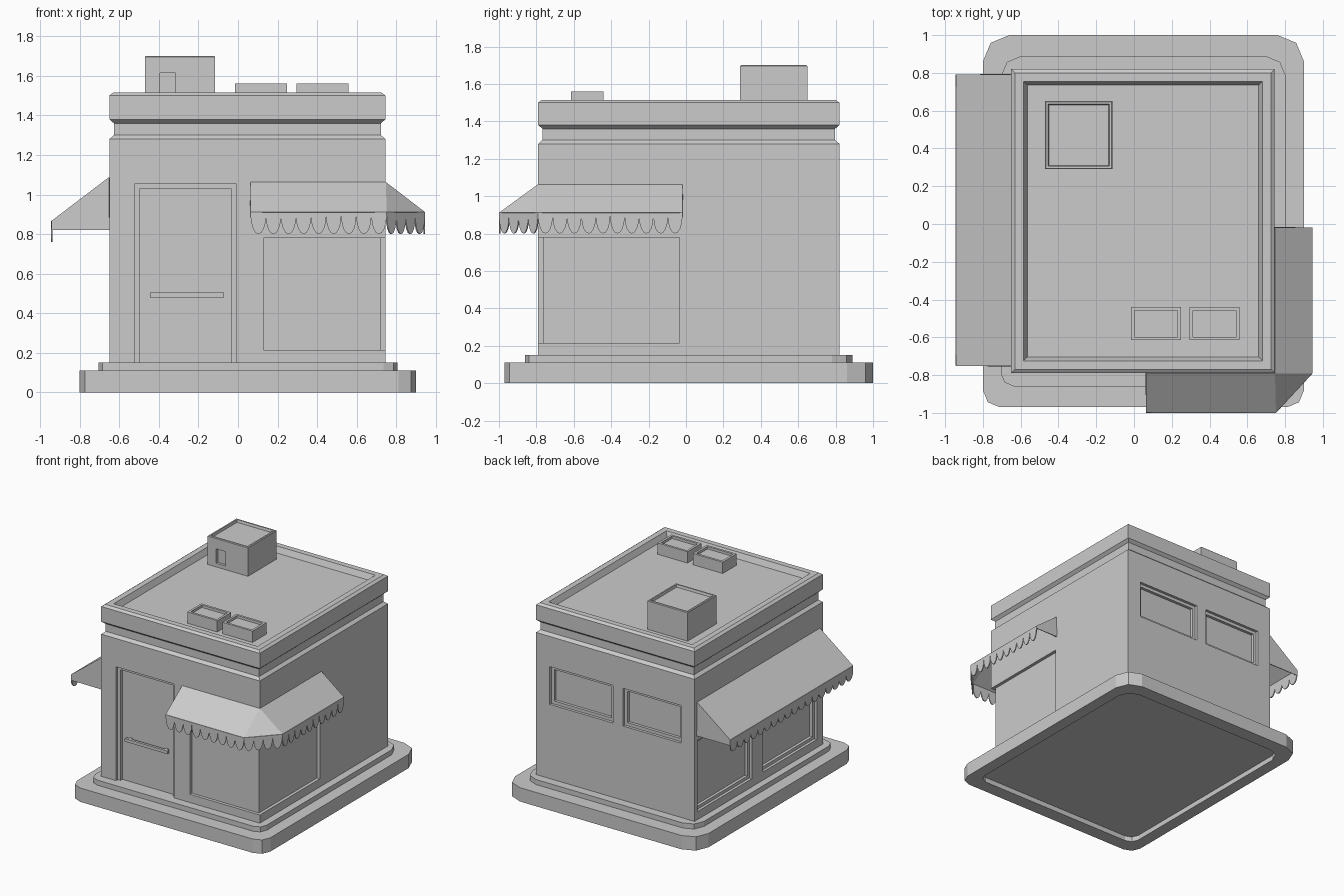
import bpy, bmesh, math
from mathutils import Vector

if "Cube" in bpy.data.objects:
    bpy.data.objects.remove(bpy.data.objects["Cube"])


def finish(name, bm):
    bmesh.ops.remove_doubles(bm, verts=bm.verts, dist=1e-5)
    bmesh.ops.recalc_face_normals(bm, faces=bm.faces)
    me = bpy.data.meshes.new(name)
    bm.to_mesh(me)
    bm.free()
    ob = bpy.data.objects.new(name, me)
    bpy.context.collection.objects.link(ob)
    return ob


def outline(x0, x1, y0, y1, front_r=0, back_r=0):
    """Rectangle, with two-sided rounded corners when a radius is given."""
    pts = []
    corners = ((x0, y0, 180, front_r), (x1, y0, 270, front_r),
               (x1, y1, 0, back_r), (x0, y1, 90, back_r))
    for x, y, start, r in corners:
        if not r:
            pts.append((x, y))
            continue
        cx = x + r if x == x0 else x - r
        cy = y + r if y == y0 else y - r
        for a in (0, 45, 90):
            t = math.radians(start + a)
            pts.append((cx + r * math.cos(t), cy + r * math.sin(t)))
    return pts


def loft(name, rings):
    """Skin a stack of (outline, z) rings and cap both ends."""
    bm = bmesh.new()
    loops = [[bm.verts.new((x, y, z)) for x, y in pts] for pts, z in rings]
    for a, b in zip(loops, loops[1:]):
        for i in range(len(a)):
            j = (i + 1) % len(a)
            bm.faces.new((a[i], a[j], b[j], b[i]))
    bm.faces.new(loops[0])
    bm.faces.new(loops[-1])
    return finish(name, bm)


def inset_loft(name, x0, x1, y0, y1, profile):
    return loft(name, [(outline(x0 + d, x1 - d, y0 + d, y1 - d), z) for d, z in profile])


def box(name, lo, hi):
    return inset_loft(name, lo[0], hi[0], lo[1], hi[1], [(0, lo[2]), (0, hi[2])])


def cut(target, lo, hi):
    cutter = box(target.name + "_cutter", lo, hi)
    cutter.hide_render = True
    cutter.hide_viewport = True
    cutter.display_type = 'WIRE'
    mod = target.modifiers.new("opening", 'BOOLEAN')
    mod.operation = 'DIFFERENCE'
    mod.solver = 'EXACT'
    mod.object = cutter


def stepped_opening(target, axis, wall, inward, a0, a1, z0, z1, sill=0.025):
    """Framed recess: a shallow cut, then a smaller deeper one."""
    for m, depth in ((0, 0.022), (0.025, 0.045)):
        w = sorted((wall - inward * 0.1, wall + inward * depth))
        lo, hi = [0, 0, z0 + (sill if m else 0)], [0, 0, z1 - m]
        lo[axis], hi[axis] = w
        lo[1 - axis], hi[1 - axis] = a0 + m, a1 - m
        cut(target, lo, hi)


def awning(name, top, eave, counts, root_z, tip_z, wall_z):
    """Sloped canopy with end caps and a scalloped valance."""
    bm = bmesh.new()

    def face(pts):
        bm.faces.new([bm.verts.new(p) for p in pts])

    for i, n in enumerate(counts):
        t0, t1, e0, e1 = top[i], top[i + 1], Vector(eave[i]), Vector(eave[i + 1])
        face((t0, e0, e1) if t0 == t1 else (t0, e0, e1, t1))
        for k in range(n):
            a, b = e0.lerp(e1, k / n), e0.lerp(e1, (k + 1) / n)
            pts = [a]
            for s in range(9):
                t = math.pi * s / 8
                p = a.lerp(b, (1 - math.cos(t)) / 2)
                p.z = root_z - (root_z - tip_z) * math.sin(t)
                pts.append(p)
            face(pts + [b])
    for t, e in ((top[0], eave[0]), (top[-1], eave[-1])):
        face((t, e, (e[0], e[1], root_z), (t[0], t[1], wall_z)))
    ob = finish(name, bm)
    mod = ob.modifiers.new("cloth", 'SOLIDIFY')
    mod.thickness = 0.008
    mod.offset = 0
    return ob


X0, X1, Y0, Y1 = -0.65, 0.745, -0.79, 0.82

# pavement slab with hollow underside and upper step
slab = outline(-0.80, 0.90, -0.97, 1.0, 0.09, 0.14)
step = outline(-0.705, 0.805, -0.86, 0.89, 0.07, 0.11)
loft("pavement", [(step, 0.04), (step, 0), (slab, 0), (slab, 0.11), (step, 0.11), (step, 0.15)])

# walls, cornice and sunken roof in one shell
walls = inset_loft("walls", X0, X1, Y0, Y1, [
    (0, 0.13), (0, 1.28), (0.023, 1.30), (0.023, 1.36), (0, 1.38), (0, 1.50),
    (0.02, 1.515), (0.065, 1.515), (0.085, 1.47)])

# door, rear windows and left windows
stepped_opening(walls, 1, Y0, 1, -0.52, -0.01, 0.15, 1.055, sill=0)
for a, b in ((-0.53, -0.02), (0.07, 0.625)):
    stepped_opening(walls, 1, Y1, -1, a, b, 0.74, 1.04)
for a, b in ((-0.715, -0.04), (0.10, 0.785)):
    stepped_opening(walls, 0, X0, 1, a, b, 0.215, 0.78)

# corner shop window wrapping front and right
cut(walls, (0.13, -0.95, 0.215), (0.95, Y0 + 0.025, 0.78))
cut(walls, (X1 - 0.025, -0.90, 0.215), (0.90, -0.035, 0.78))

# door handle
box("door_handle", (-0.445, -0.788, 0.48), (-0.07, -0.768, 0.505))
for x in (-0.425, -0.11):
    box("handle_post", (x, -0.77, 0.484), (x + 0.02, -0.74, 0.501))

# corner awning and left awning
c = (X1, Y0, 1.06)
awning("corner_awning", [(0.065, Y0, 1.06), c, c, (X1, -0.02, 1.06)],
       [(0.065, -0.996, 0.91), (0.75, -0.996, 0.91), (0.941, -0.79, 0.91), (0.941, -0.02, 0.91)],
       (9, 4, 10), 0.89, 0.80, 0.89)
awning("left_awning", [(X0, -0.75, 1.085), (X0, 0.79, 1.085)],
       [(-0.94, -0.75, 0.865), (-0.94, 0.79, 0.865)], (18,), 0.82, 0.76, 0.82)

# roof hut with small doorway
hut = inset_loft("roof_hut", -0.47, -0.115, 0.29, 0.65, [
    (0, 1.46), (0, 1.695), (0.005, 1.70), (0.016, 1.70), (0.02, 1.68)])
cut(hut, (-0.395, 0.2, 1.50), (-0.315, 0.31, 1.613))

# roof vents
for x in (-0.015, 0.295):
    inset_loft("roof_vent", x, x + 0.263, -0.615, -0.44, [
        (0, 1.46), (0, 1.56), (0.018, 1.56), (0.018, 1.54)])
